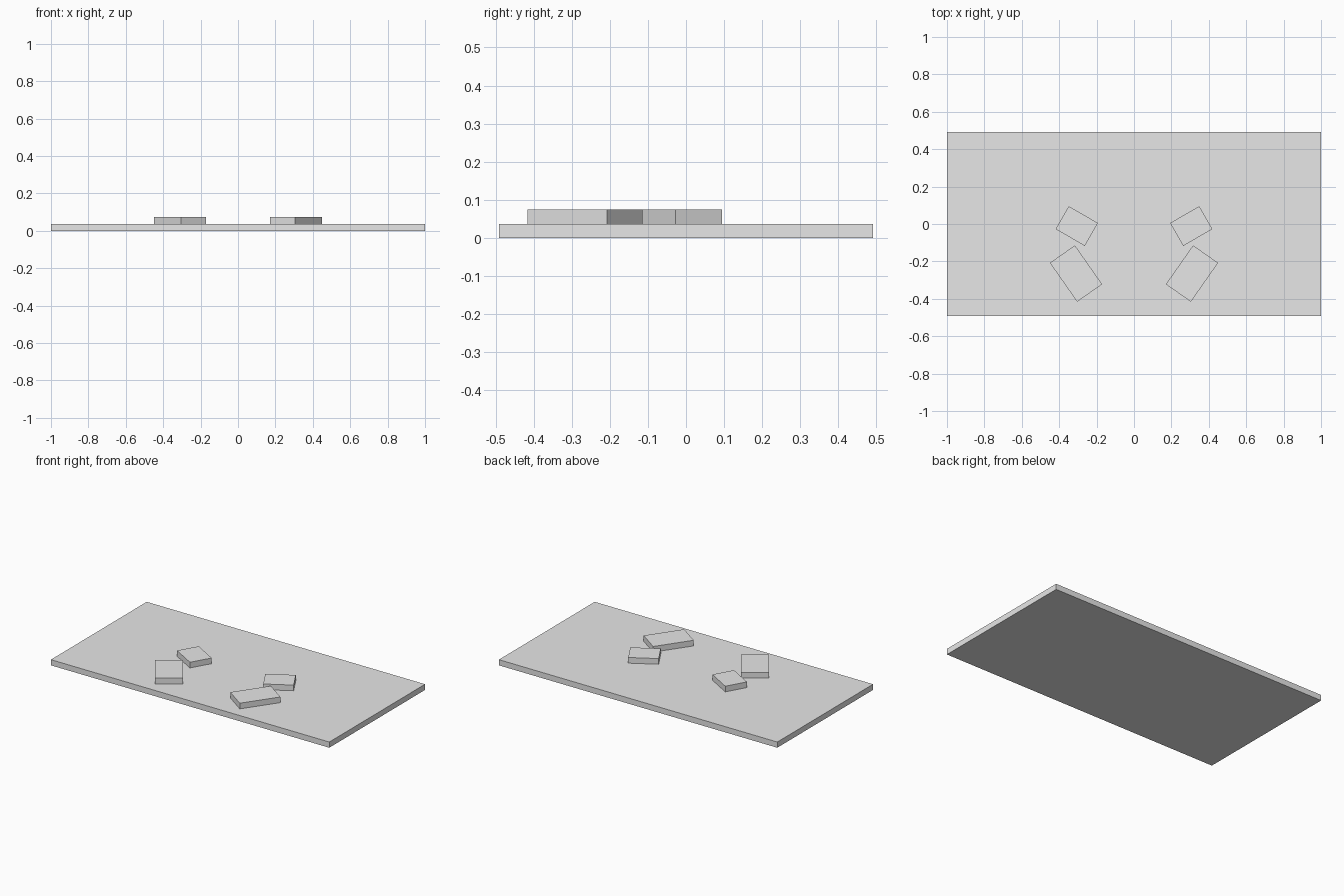
import bpy
from math import radians

cube = bpy.data.objects.get("Cube")
if cube:
    bpy.data.objects.remove(cube, do_unlink=True)

THICK = 0.037

grey = bpy.data.materials.new("light_grey")
grey.use_nodes = True
colour = (0.8, 0.8, 0.8, 1)
grey.diffuse_color = colour
grey.node_tree.nodes["Principled BSDF"].inputs["Base Color"].default_value = colour


def slab(name, x, y, bottom, width, depth, angle=0):
    """A flat box of the common thickness, turned about z."""
    bpy.ops.mesh.primitive_cube_add(size=1, location=(x, y, bottom + THICK / 2))
    obj = bpy.context.object
    obj.name = name
    obj.scale = (width, depth, THICK)
    obj.rotation_euler.z = radians(angle)
    obj.data.materials.append(grey)
    return obj


# Base plate
slab("base_plate", 0, 0, 0, 2, 0.983)

# Mirrored pairs of raised blocks
for side, sign in (("left", 1), ("right", -1)):
    slab(side + "_rear_block", sign * 0.306, -0.011, THICK, 0.18, 0.141, sign * 30)
    slab(side + "_front_block", sign * 0.31, -0.265, THICK, 0.163, 0.254, sign * -35)
